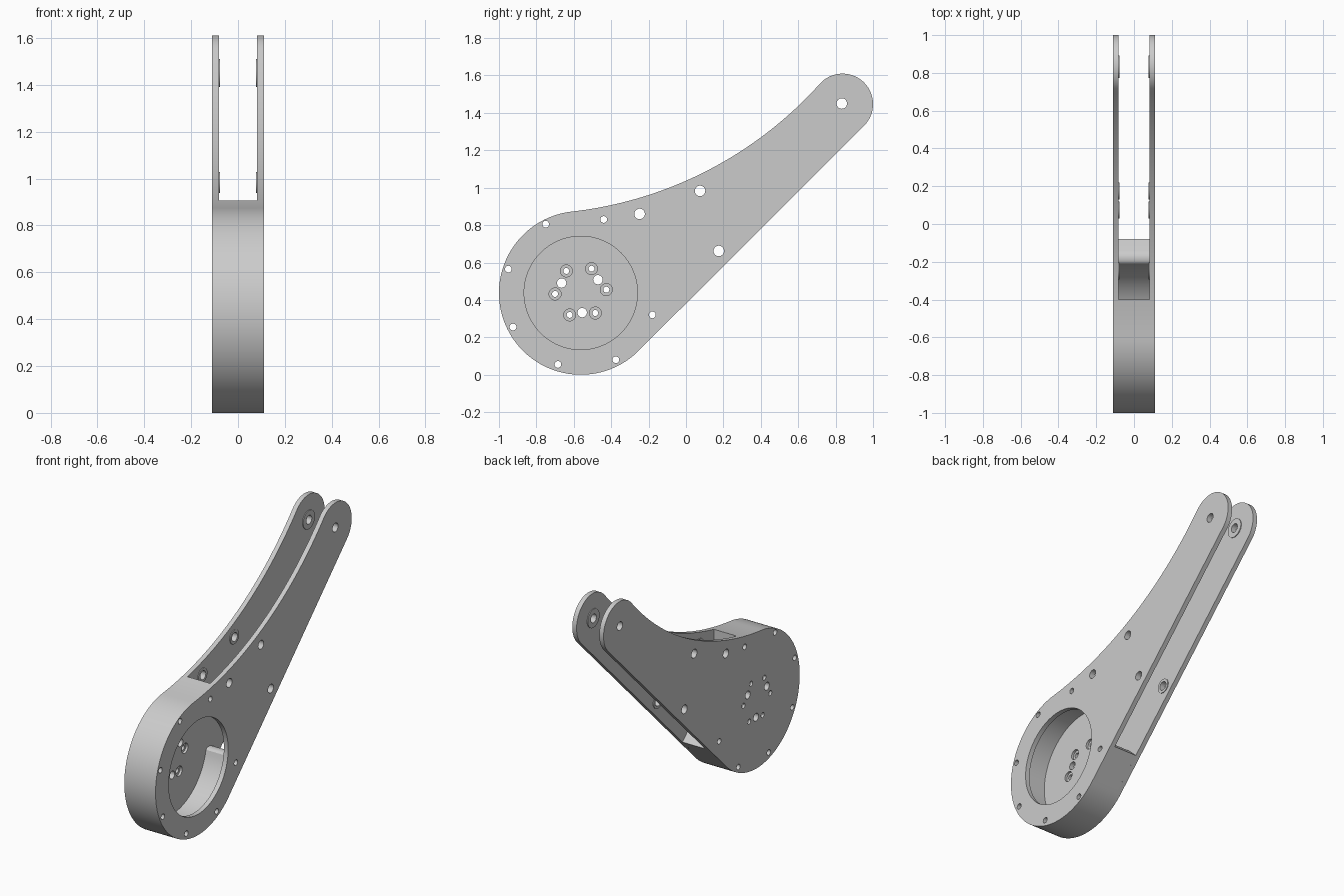
import bpy, bmesh, math
from mathutils import Matrix, Vector

cube = bpy.data.objects.get("Cube")
if cube:
    bpy.data.objects.remove(cube, do_unlink=True)

grey = bpy.data.materials.new("light_grey")
grey.use_nodes = True
grey.diffuse_color = (0.6, 0.6, 0.6, 1)
grey.node_tree.nodes["Principled BSDF"].inputs["Base Color"].default_value = (0.6, 0.6, 0.6, 1)

# Maps the drawing plane to the model: drawn x -> y, drawn y -> z, depth -> x
SIDE = Matrix(((0, 0, 1, 0), (1, 0, 0, 0), (0, 1, 0, 0), (0, 0, 0, 1)))
OUT, INN = 0.1115, 0.081


def arc(c, r, a0, a1, n):
    angles = [math.radians(a0 + (a1 - a0) * i / n) for i in range(n + 1)]
    return [(c[0] + r * math.cos(a), c[1] + r * math.sin(a)) for a in angles]


def circle(c, r, n=32):
    return arc(c, r, 0, 360, n)[:-1]


def finish(obj):
    obj.data.materials.clear()
    obj.data.materials.append(grey)
    bpy.ops.object.select_all(action='DESELECT')
    obj.select_set(True)
    bpy.context.view_layer.objects.active = obj
    bpy.ops.object.shade_smooth_by_angle(angle=math.radians(30))


def extrude(name, loops, x0, x1):
    """Solid between x0 and x1 from an outline followed by hole loops."""
    cu = bpy.data.curves.new(name, 'CURVE')
    cu.dimensions, cu.fill_mode, cu.extrude = '2D', 'BOTH', (x1 - x0) / 2
    for loop in loops:
        sp = cu.splines.new('POLY')
        sp.points.add(len(loop) - 1)
        for p, (a, b) in zip(sp.points, loop):
            p.co = (a, b, 0, 1)
        sp.use_cyclic_u = True
    tmp = bpy.data.objects.new(name + "_curve", cu)
    bpy.context.collection.objects.link(tmp)
    dg = bpy.context.evaluated_depsgraph_get()
    me = bpy.data.meshes.new_from_object(tmp.evaluated_get(dg))
    bpy.data.objects.remove(tmp, do_unlink=True)
    me.transform(Matrix.Translation(((x0 + x1) / 2, 0, 0)) @ SIDE)
    bm = bmesh.new()
    bm.from_mesh(me)
    bmesh.ops.remove_doubles(bm, verts=bm.verts, dist=1e-5)
    bmesh.ops.recalc_face_normals(bm, faces=bm.faces)
    bm.to_mesh(me)
    bm.free()
    me.name = name
    obj = bpy.data.objects.new(name, me)
    bpy.context.collection.objects.link(obj)
    finish(obj)
    return obj


# Main circles of the arm and the concave arc tangent to both
HUB, HUB_R = Vector((-0.5625, 0.4375)), 0.4375
TIP, TIP_R = Vector((0.837, 1.447)), 0.163
ARC_R = 2.1
span = TIP - HUB
a, b, d = ARC_R + HUB_R, ARC_R + TIP_R, span.length
hub_angle = math.atan2(span.y, span.x) + math.acos((a * a + d * d - b * b) / (2 * a * d))
bow = HUB + a * Vector((math.cos(hub_angle), math.sin(hub_angle)))
to_tip = TIP - bow
bow_start = math.degrees(hub_angle) + 180
bow_end = 360 + math.degrees(math.atan2(to_tip.y, to_tip.x))
hub_deg = math.degrees(hub_angle)

outline = (arc(HUB, HUB_R, 315, hub_deg, 72)
           + arc(bow, ARC_R, bow_start, bow_end, 40)[1:]
           + arc(TIP, TIP_R, bow_end - 180, -45, 36)[1:])

# Hole positions
spacer_holes = [(-0.75, 0.805), (-0.95, 0.565), (-0.925, 0.255), (-0.685, 0.055),
                (-0.375, 0.08), (-0.18, 0.32), (-0.44, 0.83)]
arm_holes = [(-0.248, 0.86), (0.075, 0.983), (0.175, 0.662), (0.833, 1.45)]
hub_screws = [(-0.64, 0.555), (-0.505, 0.567), (-0.426, 0.455),
              (-0.485, 0.33), (-0.622, 0.32), (-0.70, 0.432)]
hub_pins = [(-0.665, 0.49), (-0.471, 0.508), (-0.555, 0.332)]

small = [circle(p, 0.018, 24) for p in spacer_holes]
large = [circle(p, 0.028) for p in arm_holes]

# Right plate is closed behind the pocket, left plate has the round opening
hub_holes = [circle(p, 0.016, 24) for p in hub_screws] + [circle(p, 0.025) for p in hub_pins]
right_plate = extrude("right_plate", [outline] + small + large + hub_holes, -OUT, -INN)
extrude("left_plate", [outline] + small + large + [circle(HUB, 0.303, 96)], INN, OUT)

# Counterbores around the hub screws
cutter = bpy.data.objects.new("counterbore_cutter", bpy.data.meshes.new("counterbore_cutter"))
bpy.context.collection.objects.link(cutter)
bm = bmesh.new()
for y, z in hub_screws:
    bmesh.ops.create_cone(bm, cap_ends=True, segments=32, radius1=0.032, radius2=0.032, depth=0.03,
                          matrix=Matrix.Translation((-INN, y, z)) @ SIDE)
bm.to_mesh(cutter.data)
bm.free()
cutter.hide_render = True
mod = right_plate.modifiers.new("counterbores", 'BOOLEAN')
mod.operation, mod.solver, mod.object = 'DIFFERENCE', 'EXACT', cutter
bpy.context.view_layer.objects.active = right_plate
bpy.ops.object.modifier_apply(modifier=mod.name)
bpy.data.objects.remove(cutter, do_unlink=True)
finish(right_plate)

# Open ring spacer between the plates, with a rounded lower end
CUT_Y, END_Y, RING_R = -0.40, -0.08, 0.36
cut_deg = 360 - math.degrees(math.acos((CUT_Y - bow.x) / ARC_R))
inner_deg = math.degrees(math.acos((CUT_Y - HUB.x) / RING_R))
edge_offset = HUB.y - HUB.x - HUB_R * math.sqrt(2)
ring = ([(END_Y, END_Y + edge_offset)]
        + arc(HUB, HUB_R, 315, hub_deg, 72)
        + arc(bow, ARC_R, bow_start, cut_deg, 8)[1:]
        + arc(HUB, RING_R, inner_deg, 348, 64)
        + arc((-0.18, 0.32), 0.055, 115, 45, 8))
extrude("hub_spacer", [ring] + small, -INN, INN)

# Raised rings on the inner faces around the arm holes
for side, s in (("right", -1), ("left", 1)):
    for i, p in enumerate(arm_holes):
        r = 0.06 if i == 3 else 0.045
        x0, x1 = sorted((s * INN, s * (INN - 0.005)))
        extrude(f"{side}_boss_{i + 1}", [circle(p, r, 40), circle(p, 0.028)], x0, x1)
